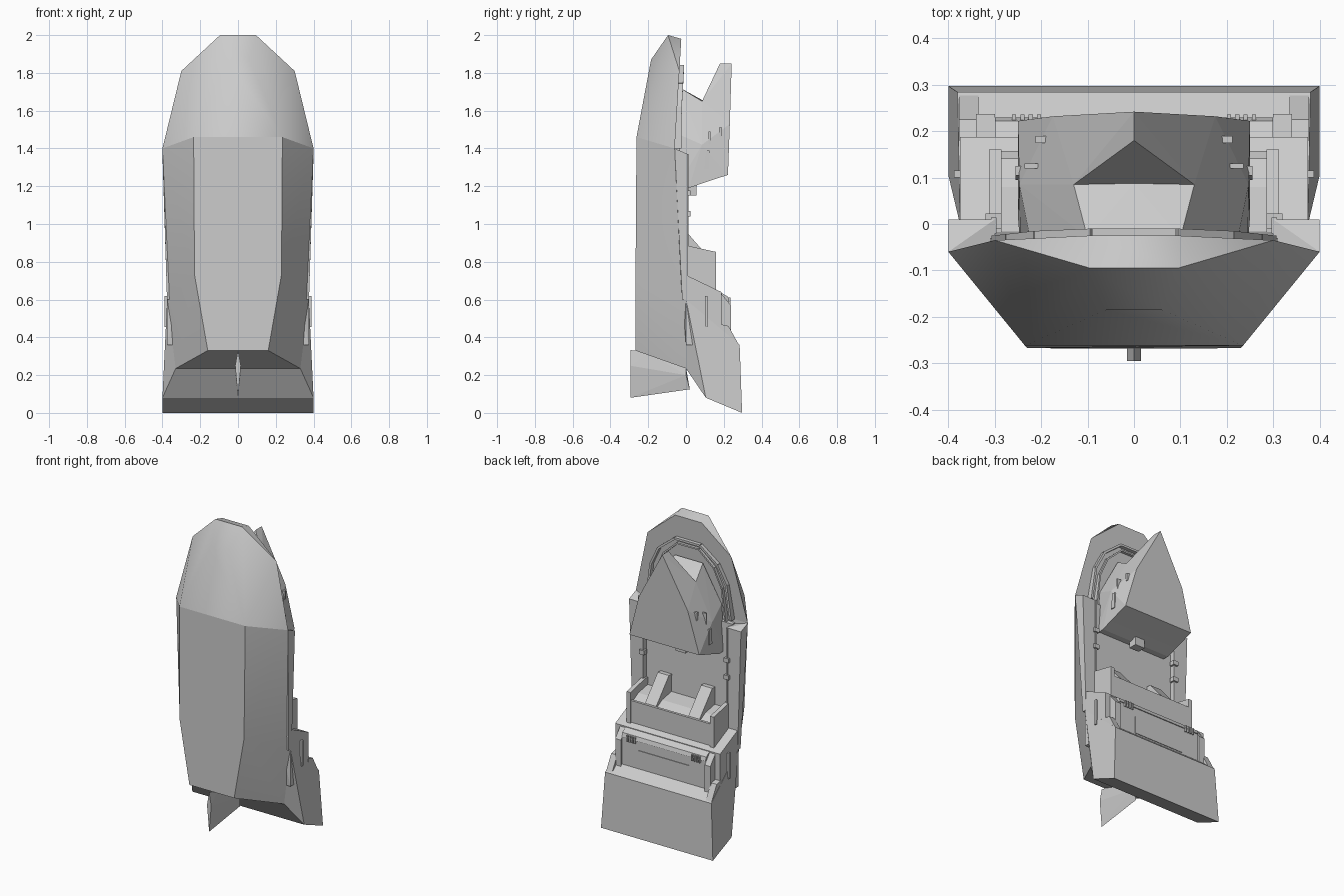
import bpy, bmesh, math
from mathutils import Vector

old = bpy.data.objects.get("Cube")
if old:
    bpy.data.objects.remove(old, do_unlink=True)

GREY = (0.6, 0.6, 0.6, 1)
paint = bpy.data.materials.new("hull grey")
paint.use_nodes = True
paint.diffuse_color = GREY
paint.node_tree.nodes["Principled BSDF"].inputs["Base Color"].default_value = GREY


def solid(name, points, mirrored=True, smooth=0):
    """Convex faceted solid through the points, mirrored in x when wanted."""
    pts = {tuple(p) for p in points}
    if mirrored:
        pts |= {(-x, y, z) for x, y, z in pts}
    bm = bmesh.new()
    for p in sorted(pts):
        bm.verts.new(p)
    bmesh.ops.convex_hull(bm, input=bm.verts[:])
    loose = [v for v in bm.verts if not v.link_faces]
    bmesh.ops.delete(bm, geom=loose, context='VERTS')
    bmesh.ops.dissolve_limit(bm, angle_limit=0.01, verts=bm.verts[:], edges=bm.edges[:])
    bmesh.ops.recalc_face_normals(bm, faces=bm.faces[:])
    mesh = bpy.data.meshes.new(name)
    bm.to_mesh(mesh)
    bm.free()
    obj = bpy.data.objects.new(name, mesh)
    bpy.context.collection.objects.link(obj)
    mesh.materials.append(paint)
    if smooth:
        bpy.ops.object.select_all(action='DESELECT')
        obj.select_set(True)
        bpy.context.view_layer.objects.active = obj
        bpy.ops.object.shade_smooth_by_angle(angle=math.radians(smooth))
    return obj


def prism(name, x0, x1, profile):
    """Side profile of (y, z) points stretched from x0 to x1."""
    return solid(name, [(x, y, z) for x in (x0, x1) for y, z in profile], False)


def box(name, x0, x1, y0, y1, z0, z1):
    return prism(name, x0, x1, [(y0, z0), (y1, z0), (y1, z1), (y0, z1)])


def pair(name, build, x0, x1, *args):
    build("left_" + name, x0, x1, *args)
    build("right_" + name, -x1, -x0, *args)


def rail(name, path, half_width, depth):
    """Bars of rectangular section following a path along the deck."""
    for i, (a, b) in enumerate(zip(path, path[1:])):
        a, b = Vector(a), Vector(b)
        side = Vector((b.z - a.z, 0, a.x - b.x)).normalized() * half_width
        low = Vector((0, -depth, 0))
        pts = [p + s + d for p in (a, b) for s in (side, -side) for d in (low, low * 0)]
        solid(f"{name}_{i}", pts, False)


# Main hull in two lengths meeting at the widest section, bow upward
widest = [(.235, -.262, 1.46), (.4, -.06, 1.4)]
solid("bow_hull", widest + [
    (.095, -.095, 2), (.095, -.025, 1.98), (.06, -.185, 1.87), (.3, -.035, 1.81)], smooth=50)
solid("aft_hull", widest + [
    (.23, -.267, .73), (.375, 0, .6), (.16, -.268, .33), (.33, 0, .235)], smooth=25)

# Raised sides beside the main deck
for s, label in ((1, "left"), (-1, "right")):
    solid(label + "_bulwark", [(s * x, y, z) for x, y, z in (
        (.3, -.07, 1.37), (.4, -.06, 1.4), (.4, .01, 1.37), (.3, .01, 1.37),
        (.376, -.02, .6), (.376, .01, .6), (.3, -.02, .6), (.3, .01, .6))], False)
solid("main_deck", [(.31, -.07, 1.38), (.31, -.03, 1.38), (.31, -.05, .6), (.31, -.01, .6)])

# Deck rails: a loop round the bow and a rail down each side
loop = [(.3, -.025, 1.4), (.27, -.022, 1.62), (.21, -.015, 1.74), (.09, -.01, 1.835)]
loop += [(-x, y, z) for x, y, z in reversed(loop)]
rail("bow_rail", loop, .007, .04)
rail("bow_coaming", [(x * .86, y - .008, z - .03) for x, y, z in loop], .005, .03)
pair("side_rail", box, .296, .308, -.02, .014, .87, 1.37)
for z in (1.04, 1.15):
    pair("rail_bracket", box, .285, .32, -.01, .023, z, z + .028)

# Command tower: sloped lower block and overhanging roof
shoulder = [(.13, .085, 1.65), (.247, .085, 1.42), (.25, .085, 1.215)]
solid("tower_base", shoulder + [
    (0, .088, 1.655), (.1, -.03, 1.72), (.22, -.05, 1.48), (.245, -.05, 1.19), (.25, .015, 1.19)])
solid("tower_roof", shoulder + [
    (0, .18, 1.85), (0, .242, 1.85), (.175, .232, 1.53), (.25, .222, 1.26)])
box("tower_rear_step", -.035, .035, .0, .055, 1.15, 1.23)
pair("tower_window", prism, .235, .255, [(.095, 1.29), (.125, 1.29), (.125, 1.39), (.105, 1.39)])
pair("tower_ledge", box, .2, .236, .12, .13, 1.42, 1.49)
pair("tower_upper_ledge", box, .18, .212, .175, .19, 1.46, 1.51)

# Stern block with sloping transom and corner wedges
solid("stern_block", [
    (.33, 0, .235), (.33, .02, .228), (.4, .105, .08), (.4, .297, 0), (.38, .284, .36),
    (.375, .19, .38), (.375, 0, .6)])
solid("aft_house", [
    (.375, 0, .73), (.375, .187, .64), (.375, .187, .36), (.375, 0, .36), (.3, -.03, .73)])
pair("corner_wedge", prism, .335, .377, [(.18, .47), (.225, .46), (.28, .36), (.18, .36)])
pair("side_vent", box, .372, .388, .1, .115, .455, .62)

# Rear doorway: panel, frame posts, lintel and vents
box("rear_door", -.3, .3, .18, .224, .36, .6)
pair("door_post", prism, .3, .34, [(.18, .64), (.237, .57), (.237, .37), (.18, .37)])
prism("door_lintel", -.3, .3, [(.18, .64), (.222, .615), (.23, .59), (.18, .59)])
box("door_plate", -.18, .18, .22, .228, .42, .53)
for i in range(4):
    x = .2 + i * .018
    pair(f"door_vent_{i}", box, x, x + .009, .2, .236, .57, .61)

# Upper aft deck housing with end walls and loading ramps
prism("upper_housing", -.29, .29, [(-.03, .65), (.15, .64), (.15, .78), (.08, .82), (-.03, .84)])
pair("housing_end_wall", prism, .285, .312,
     [(-.02, .68), (.16, .64), (.16, .852), (.03, .868), (.01, .885), (-.02, .885)])
box("housing_rear_wall", -.29, .29, .14, .157, .66, .80)
pair("loading_ramp", prism, .115, .195,
     [(-.03, .76), (.14, .76), (.14, .8), (.01, .95), (-.03, .95)])

# Tapered fin beneath the stern
solid("stern_fin", [
    (0, -.295, .333), (0, -.2, .32), (0, -.295, .08), (0, .02, .125), (0, 0, .24),
    (.015, -.295, .25), (.012, 0, .2)])
